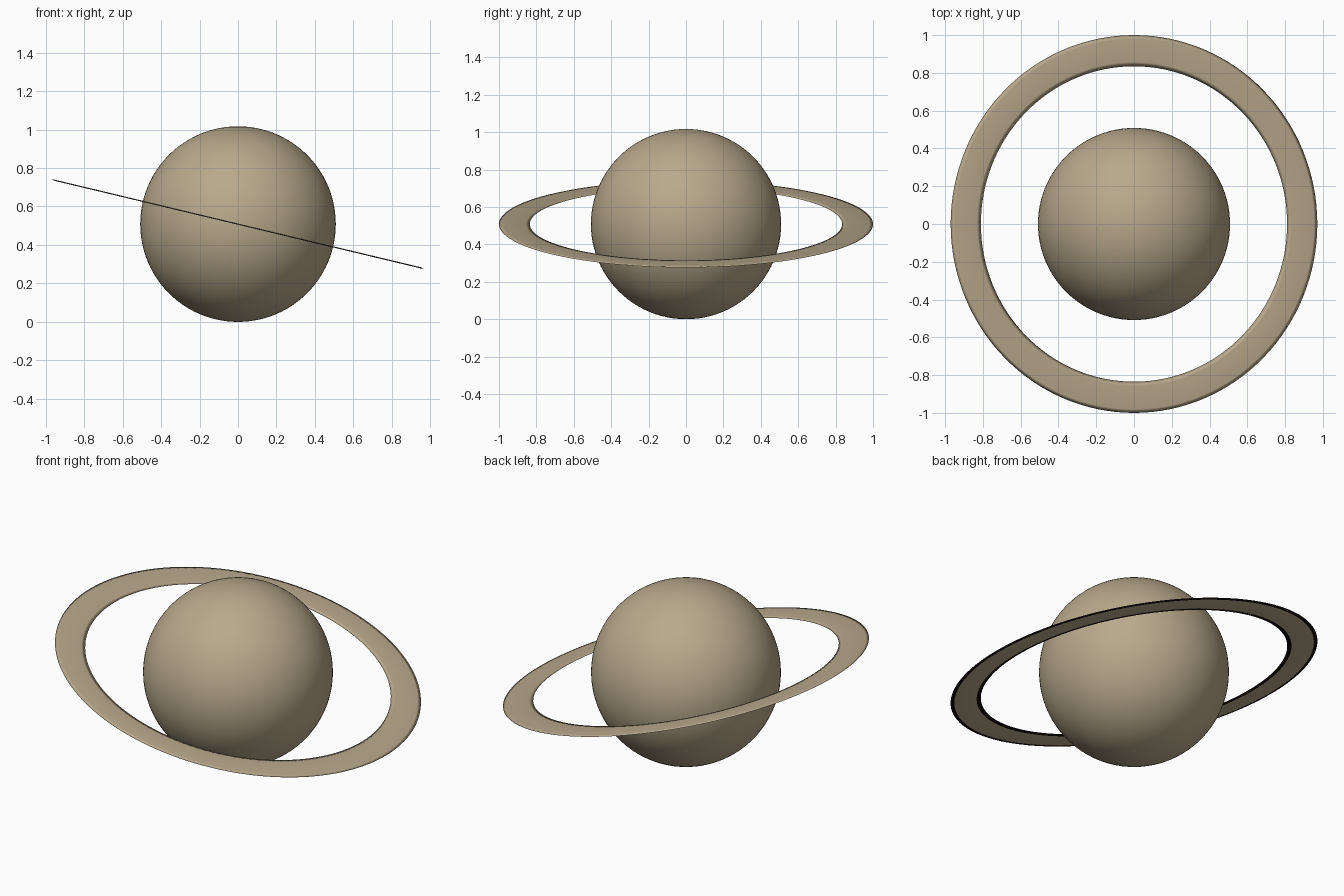
import bpy, bmesh, math
from mathutils import Matrix

if "Cube" in bpy.data.objects:
    bpy.data.objects.remove(bpy.data.objects["Cube"])

R = 0.5085           # planet radius and height of its centre
TILT = math.radians(13.45)
SEG = 128


def colour(name, rgb):
    mat = bpy.data.materials.new(name)
    mat.diffuse_color = (*rgb, 1)
    mat.use_nodes = True
    mat.node_tree.nodes["Principled BSDF"].inputs["Base Color"].default_value = mat.diffuse_color
    return mat


sand = colour("sand", (0.485, 0.397, 0.263))
black = colour("black", (0.004, 0.002, 0.002))


def add_object(name, bm, *mats):
    mesh = bpy.data.meshes.new(name)
    bm.to_mesh(mesh)
    bm.free()
    for m in mats:
        mesh.materials.append(m)
    mesh.shade_smooth()
    obj = bpy.data.objects.new(name, mesh)
    obj.location.z = R
    bpy.context.collection.objects.link(obj)
    return obj


# Planet ball
bm = bmesh.new()
bmesh.ops.create_uvsphere(bm, u_segments=96, v_segments=48, radius=R)
add_object("planet", bm, sand)

# Thin tilted ring: flat band with thinned edges, dark under both rims
profile = [(0.835, 0), (0.858, -0.003), (0.98, -0.003),
           (1.0, 0), (0.98, 0.003), (0.858, 0.003)]
DARK = (0, 2)        # profile sides under the inner and outer rims
bm = bmesh.new()
loops = []
for i in range(SEG):
    a = 2 * math.pi * i / SEG
    loops.append([bm.verts.new((0.998 * r * math.cos(a), r * math.sin(a), z))
                  for r, z in profile])
n = len(profile)
for i in range(SEG):
    p, q = loops[i], loops[(i + 1) % SEG]
    for j in range(n):
        k = (j + 1) % n
        face = bm.faces.new((p[j], q[j], q[k], p[k]))
        face.material_index = 1 if j in DARK else 0
bmesh.ops.recalc_face_normals(bm, faces=bm.faces)
bm.transform(Matrix.Rotation(TILT, 4, 'Y'))
add_object("ring", bm, sand, black)
